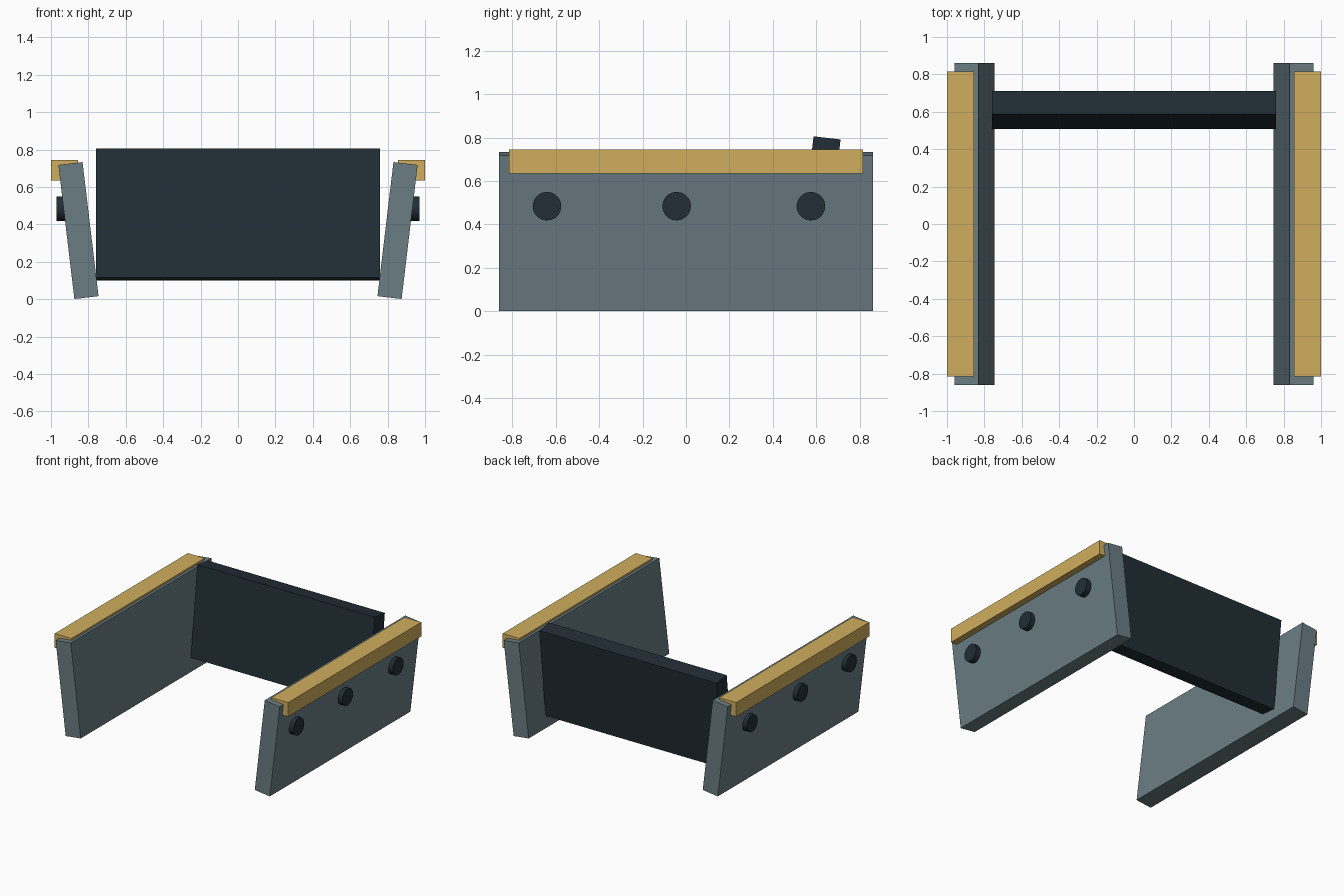
import bpy
from math import radians, pi

if "Cube" in bpy.data.objects:
    bpy.data.objects.remove(bpy.data.objects["Cube"])


def material(name, rgb):
    m = bpy.data.materials.new(name)
    m.diffuse_color = (*rgb, 1)
    m.use_nodes = True
    m.node_tree.nodes["Principled BSDF"].inputs["Base Color"].default_value = m.diffuse_color
    return m


GREY = material("slate_grey", (0.145, 0.205, 0.23))
DARK = material("dark_blue_grey", (0.015, 0.027, 0.036))
GOLD = material("warm_gold", (0.63, 0.42, 0.11))


def box(name, loc, size, mat, rot=(0, 0, 0)):
    bpy.ops.mesh.primitive_cube_add(size=1, location=loc, rotation=rot)
    o = bpy.context.object
    o.name = name
    o.scale = size
    o.data.materials.append(mat)
    return o


def bolt(name, loc, radius, length, mat):
    bpy.ops.mesh.primitive_cylinder_add(vertices=20, radius=radius, depth=length,
                                        location=loc, rotation=(0, pi / 2, 0))
    o = bpy.context.object
    o.name = name
    o.data.materials.append(mat)
    bpy.ops.object.shade_smooth_by_angle(angle=radians(30))
    return o


for side, s in (("left", -1), ("right", 1)):
    # Side wall leaning outwards
    box(f"{side}_wall", (s * 0.853, 0, 0.367), (0.13, 1.72, 0.722), GREY,
        (0, s * radians(6.8), 0))
    # Rail along the outer top edge
    box(f"{side}_rail", (s * 0.928, 0, 0.689), (0.144, 1.63, 0.11), GOLD)
    # Bolt heads on the outer face
    for i, y in enumerate((-0.64, -0.043, 0.575)):
        bolt(f"{side}_bolt_{i + 1}", (s * 0.92, y, 0.484), 0.066, 0.1, DARK)

# Cross panel leaning backwards
box("back_panel", (0, 0.61, 0.453), (1.52, 0.125, 0.695), DARK,
    (radians(-6.5), 0, 0))
